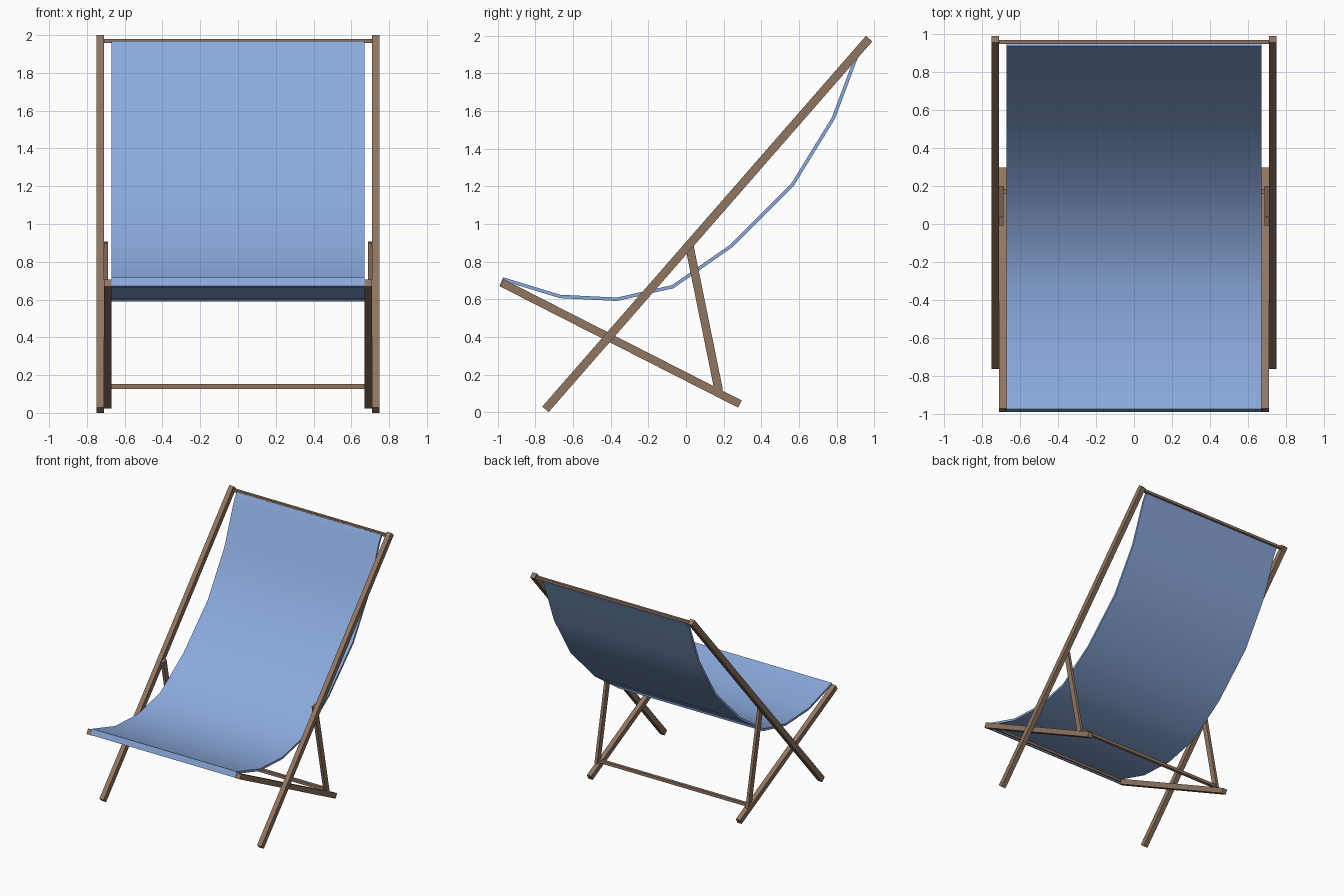
import bpy, bmesh, math
from mathutils import Vector

if "Cube" in bpy.data.objects:
    bpy.data.objects.remove(bpy.data.objects["Cube"])

def material(name, rgb):
    m = bpy.data.materials.new(name)
    m.diffuse_color = (*rgb, 1)
    m.use_nodes = True
    m.node_tree.nodes["Principled BSDF"].inputs["Base Color"].default_value = m.diffuse_color
    return m

wood = material("wood", (0.28, 0.18, 0.12))
cloth = material("cloth", (0.26, 0.40, 0.72))

def add_mesh(name, bm, mat):
    bmesh.ops.recalc_face_normals(bm, faces=bm.faces)
    me = bpy.data.meshes.new(name)
    bm.to_mesh(me)
    bm.free()
    me.materials.append(mat)
    ob = bpy.data.objects.new(name, me)
    bpy.context.collection.objects.link(ob)
    return ob

def beam(name, a, b, width, x0, x1, mirror=True):
    """Square-ended bar between two (y, z) points, spanning x0 to x1."""
    a, b = Vector(a), Vector(b)
    d = (b - a).normalized()
    n = Vector((-d.y, d.x)) * width / 2
    bm = bmesh.new()
    face = bm.faces.new([bm.verts.new((x0, p.x, p.y)) for p in (a + n, a - n, b - n, b + n)])
    ext = bmesh.ops.extrude_face_region(bm, geom=[face])
    verts = [v for v in ext["geom"] if isinstance(v, bmesh.types.BMVert)]
    bmesh.ops.translate(bm, verts=verts, vec=(x1 - x0, 0, 0))
    ob = add_mesh(name, bm, wood)
    if mirror:
        ob.modifiers.new("mirror", 'MIRROR')
    return ob

# Side frames: back rails, seat rails and props
beam("back_rail", (-0.747, 0.015), (0.973, 1.985), 0.045, 0.71, 0.75)
beam("seat_rail", (-0.98, 0.688), (0.287, 0.043), 0.043, 0.67, 0.71)
beam("prop_strut", (0.014, 0.903), (0.174, 0.115), 0.045, 0.687, 0.711)

# Cross bars joining the two sides
def cross_bar(name, y, z, size, half):
    beam(name, (y, z - size / 2), (y, z + size / 2), size, -half, half, mirror=False)

cross_bar("top_bar", 0.957, 1.968, 0.022, 0.72)
cross_bar("front_bar", -0.967, 0.685, 0.022, 0.68)
cross_bar("rear_bar", 0.17, 0.14, 0.025, 0.70)

# Hanging cloth sling, wrapped over the front bar
path = [(-0.982, 0.668), (-0.967, 0.706), (-0.67, 0.615), (-0.367, 0.60), (-0.07, 0.667),
        (0.243, 0.885), (0.565, 1.207), (0.783, 1.562), (0.91, 1.90), (0.945, 1.965)]
bm = bmesh.new()
rows = [[bm.verts.new((x, y, z)) for x in (-0.67, 0.67)] for y, z in path]
for r, s in zip(rows, rows[1:]):
    bm.faces.new((r[0], r[1], s[1], s[0]))
sling = add_mesh("cloth_sling", bm, cloth)
solid = sling.modifiers.new("thickness", 'SOLIDIFY')
solid.thickness = 0.018
solid.offset = 0
solid.use_even_offset = True
bpy.context.view_layer.objects.active = sling
sling.select_set(True)
bpy.ops.object.modifier_apply(modifier="thickness")
bpy.ops.object.shade_smooth_by_angle(angle=math.radians(40))
